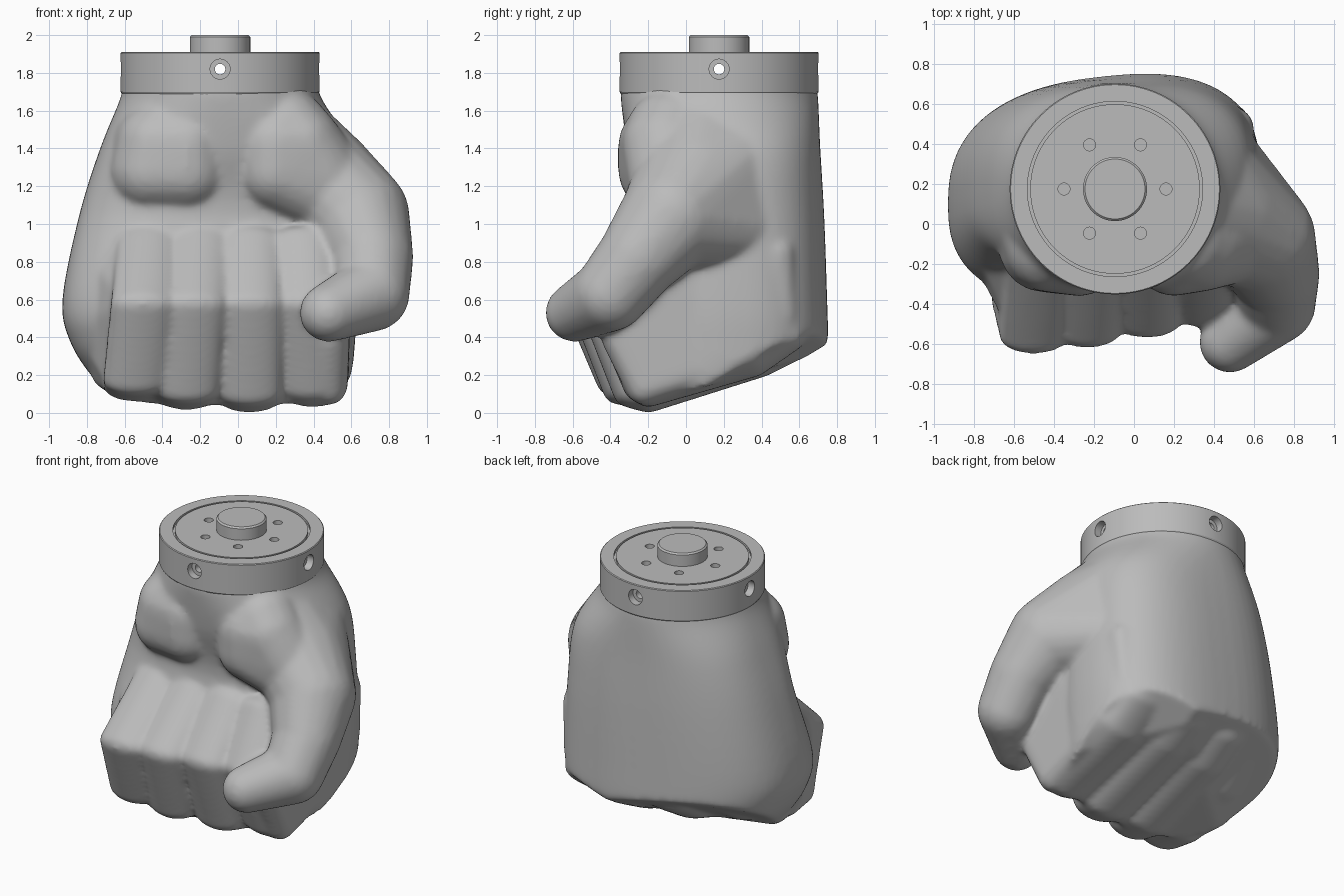
import bpy, bmesh, math
from mathutils import Vector, Matrix

cube = bpy.data.objects.get("Cube")
if cube:
    bpy.data.objects.remove(cube, do_unlink=True)

grey = bpy.data.materials.new("plain grey")
grey.use_nodes = True
COLOUR = (0.5, 0.5, 0.5, 1)
grey.diffuse_color = COLOUR
grey.node_tree.nodes["Principled BSDF"].inputs["Base Color"].default_value = COLOUR

AXIS = Vector((-0.095, 0.175, 0))  # centre line of the wrist


def make(name, bm):
    bmesh.ops.recalc_face_normals(bm, faces=bm.faces)
    mesh = bpy.data.meshes.new(name)
    bm.to_mesh(mesh)
    bm.free()
    mesh.materials.append(grey)
    obj = bpy.data.objects.new(name, mesh)
    bpy.context.collection.objects.link(obj)
    return obj


def bake(obj):
    """Apply all modifiers."""
    deps = bpy.context.evaluated_depsgraph_get()
    mesh = bpy.data.meshes.new_from_object(obj.evaluated_get(deps))
    obj.modifiers.clear()
    obj.data = mesh
    mesh.materials.clear()
    mesh.materials.append(grey)


def smooth(obj, degrees):
    bpy.ops.object.select_all(action='DESELECT')
    obj.select_set(True)
    bpy.context.view_layer.objects.active = obj
    bpy.ops.object.shade_smooth_by_angle(angle=math.radians(degrees))


def merge(bm, part):
    """Add a closed part to the shared mesh."""
    bmesh.ops.recalc_face_normals(part, faces=part.faces)
    temp = bpy.data.meshes.new("temp")
    part.to_mesh(temp)
    part.free()
    bm.from_mesh(temp)
    bpy.data.meshes.remove(temp)


ball = bmesh.new()
bmesh.ops.create_icosphere(ball, subdivisions=3, radius=1)
BALL = [v.co.copy() for v in ball.verts]
ball.free()


def hull(bm, blobs):
    """Convex skin around ellipsoids given as (centre, radii)."""
    part = bmesh.new()
    for centre, radii in blobs:
        for p in BALL:
            part.verts.new([c + r * q for c, r, q in zip(centre, radii, p)])
    bmesh.ops.convex_hull(part, input=part.verts)
    loose = [v for v in part.verts if not v.link_faces]
    bmesh.ops.delete(part, geom=loose, context='VERTS')
    merge(bm, part)


def catmull(rows, steps):
    out = []
    for i in range(len(rows) - 1):
        a, b, c, d = (rows[max(0, min(len(rows) - 1, i + k))] for k in (-1, 0, 1, 2))
        for s in range(steps):
            t = s / steps
            out.append([q + t * (r - p + t * (2 * p - 5 * q + 4 * r - w + t * (3 * (q - r) + w - p))) / 2
                        for p, q, r, w in zip(a, b, c, d)])
    return out + [rows[-1]]


# Palm and back of the hand: z, left, right, front, back, squareness, slant
RINGS = [
    (1.74, -.61, .42, -.34, .69, 2, 0),
    (1.66, -.625, .445, -.345, .70, 2.05, 0),
    (1.4, -.73, .59, -.31, .71, 2.5, .03),
    (1.05, -.84, .62, -.24, .725, 2.55, .07),
    (.6, -.93, .63, -.36, .735, 2.5, .1),
    (.38, -.89, .62, -.36, .74, 2.5, .1),
    (.2, -.78, .6, -.33, .73, 2.5, .08),
    (.04, -.64, .55, -.28, .7, 2.5, .05),
]
fist = bmesh.new()
palm = bmesh.new()
SIDES = 64
loops = []
for z, xa, xb, ya, yb, n, slant in catmull(RINGS, 5):
    loop = []
    for k in range(SIDES):
        c, s = math.cos(math.tau * k / SIDES), math.sin(math.tau * k / SIDES)
        dx = math.copysign(abs(c) ** (2 / n), c) * (xb - xa) / 2
        depth = yb - AXIS.y if s > 0 else AXIS.y - ya
        y = AXIS.y + math.copysign(abs(s) ** (2 / n), s) * depth + slant * dx
        loop.append(palm.verts.new(((xa + xb) / 2 + dx, y, z)))
    loops.append(loop)
for low, high in zip(loops, loops[1:]):
    for k in range(SIDES):
        j = (k + 1) % SIDES
        palm.faces.new((low[k], low[j], high[j], high[k]))
palm.faces.new(loops[0])
palm.faces.new(loops[-1])
# Sloped underside and the knuckle ridge, which rises to both sides
KNUCKLE = (.1, .74, .355)
for co, no in (((0, -.2, .05), (0, .2, -.69)),
               (KNUCKLE, (-.058, .143, -.242)), (KNUCKLE, (.039, .072, -.122))):
    bmesh.ops.bisect_plane(palm, geom=palm.verts[:] + palm.edges[:] + palm.faces[:],
                           plane_co=co, plane_no=no, clear_outer=True)
    bmesh.ops.holes_fill(palm, edges=[e for e in palm.edges if e.is_boundary], sides=0)
merge(fist, palm)

# Curled fingers: x at the bottom, x at the top, front, back, lift, ridge height
FINGERS = [
    (-.56, -.46, -.65, .5, .06, .4),
    (-.28, -.2, -.62, .66, .015, .39),
    (.06, .07, -.57, .7, 0, .37),
    (.4, .34, -.52, .66, .03, .41),
]
for x0, x1, front, back, lift, ridge in FINGERS:
    path = [(-.22, .91), (front + .08, .58), (front * 1.1 + .32, .11 + lift),
            (-.2, .08 + lift), (back - .3, .27), (back - .1, ridge), (0, .8)]
    hull(fist, [((x0 + (x1 - x0) * z, y, z), (.17, .08, .08)) for y, z in path])

# Flat outer sides of the little finger and the first finger
SIDE_WALLS = [
    [(-.53, -.5, .58), (-.6, -.25, .17), (-.54, -.22, .86),
     (-.77, -.05, .46), (-.68, 0, .22), (-.73, -.02, .8)],
    [(.48, -.22, .14), (.5, .33, .32), (.48, .5, .52),
     (.49, -.35, .4), (.51, -.1, .75), (.5, .48, .85)],
]
for wall in SIDE_WALLS:
    hull(fist, [(p, (.1, .1, .1)) for p in wall])

# Thumb, from its root to the tip, with the web joining it to the back
THUMB = [
    (.2, .1, 1.45, .3), (.45, .06, 1.24, .28), (.63, -.07, 1.04, .28),
    (.71, -.25, .82, .22), (.71, -.4, .63, .2), (.48, -.59, .53, .155),
]
WEB = [(.34, .36, 1.4, .19), (.39, .34, .98, .22)]
for chain in [THUMB[:3] + WEB] + list(zip(THUMB[2:], THUMB[3:])):
    hull(fist, [(p[:3], (p[3],) * 3) for p in chain])

# Two broad pads at the heel of the palm
PADS = [
    [(-.46, -.1, 1.28), (-.27, -.12, 1.28), (-.27, -.12, 1.42),
     (-.43, -.1, 1.42), (-.35, -.06, 1.5), (-.48, .1, 1.42)],
    [(.2, -.12, 1.28), (.2, -.12, 1.42), (.26, -.07, 1.5),
     (.33, -.1, 1.42), (.45, -.07, 1.24), (.55, -.03, 1.12)],
]
for pad in PADS:
    hull(fist, [(p, (.22, .24, .22)) for p in pad])

# Fuse and soften the hand
hand = make("fist", fist)
fuse = hand.modifiers.new("fuse", 'REMESH')
fuse.mode = 'VOXEL'
fuse.voxel_size = 0.018
soften = hand.modifiers.new("soften", 'SMOOTH')
soften.factor = 0.5
soften.iterations = 12
bake(hand)
smooth(hand, 60)


def lathe(name, profile, steps=96):
    bm = bmesh.new()
    verts = [bm.verts.new((AXIS.x + r, AXIS.y, z)) for r, z in profile]
    edges = [bm.edges.new(pair) for pair in zip(verts, verts[1:])]
    bmesh.ops.spin(bm, geom=verts + edges, cent=AXIS, axis=(0, 0, 1),
                   angle=math.tau, steps=steps)
    bmesh.ops.remove_doubles(bm, verts=bm.verts, dist=1e-4)
    return make(name, bm)


# Wrist collar with a ring groove in its top
collar = lathe("wrist_collar", [
    (0, 1.68), (.515, 1.68), (.527, 1.7), (.527, 1.905), (.522, 1.91),
    (.438, 1.91), (.438, 1.89), (.424, 1.89), (.424, 1.91), (0, 1.91)])

# Drill holes: six in the top, four countersunk in the side
drill = bmesh.new()


def bore(centre, radius, length, turn=Matrix()):
    bmesh.ops.create_cone(drill, cap_ends=True, segments=24, radius1=radius, radius2=radius,
                          depth=length, matrix=Matrix.Translation(centre) @ turn)


for k in range(6):
    a = k * math.tau / 6
    bore(AXIS + Vector((.255 * math.cos(a), .255 * math.sin(a), 1.91)), .03, .08)
middle = AXIS + Vector((0, 0, 1.82))
for axis, out in (('Y', Vector((1, 0, 0))), ('X', Vector((0, 1, 0)))):
    turn = Matrix.Rotation(math.pi / 2, 4, axis)
    bore(middle, .028, 1.3, turn)
    for side in (-1, 1):
        bore(middle + out * side * .525, .053, .1, turn)
cutter = make("hole_cutter", drill)
cutter.hide_render = True
cut = collar.modifiers.new("holes", 'BOOLEAN')
cut.operation = 'DIFFERENCE'
cut.solver = 'EXACT'
cut.use_self = True
cut.object = cutter
bake(collar)
bpy.data.objects.remove(cutter, do_unlink=True)
smooth(collar, 30)

# Centre pin on top
pin = lathe("wrist_pin", [(0, 1.9), (.16, 1.9), (.16, 1.99), (.15, 2.0), (0, 2.0)], 64)
smooth(pin, 30)
